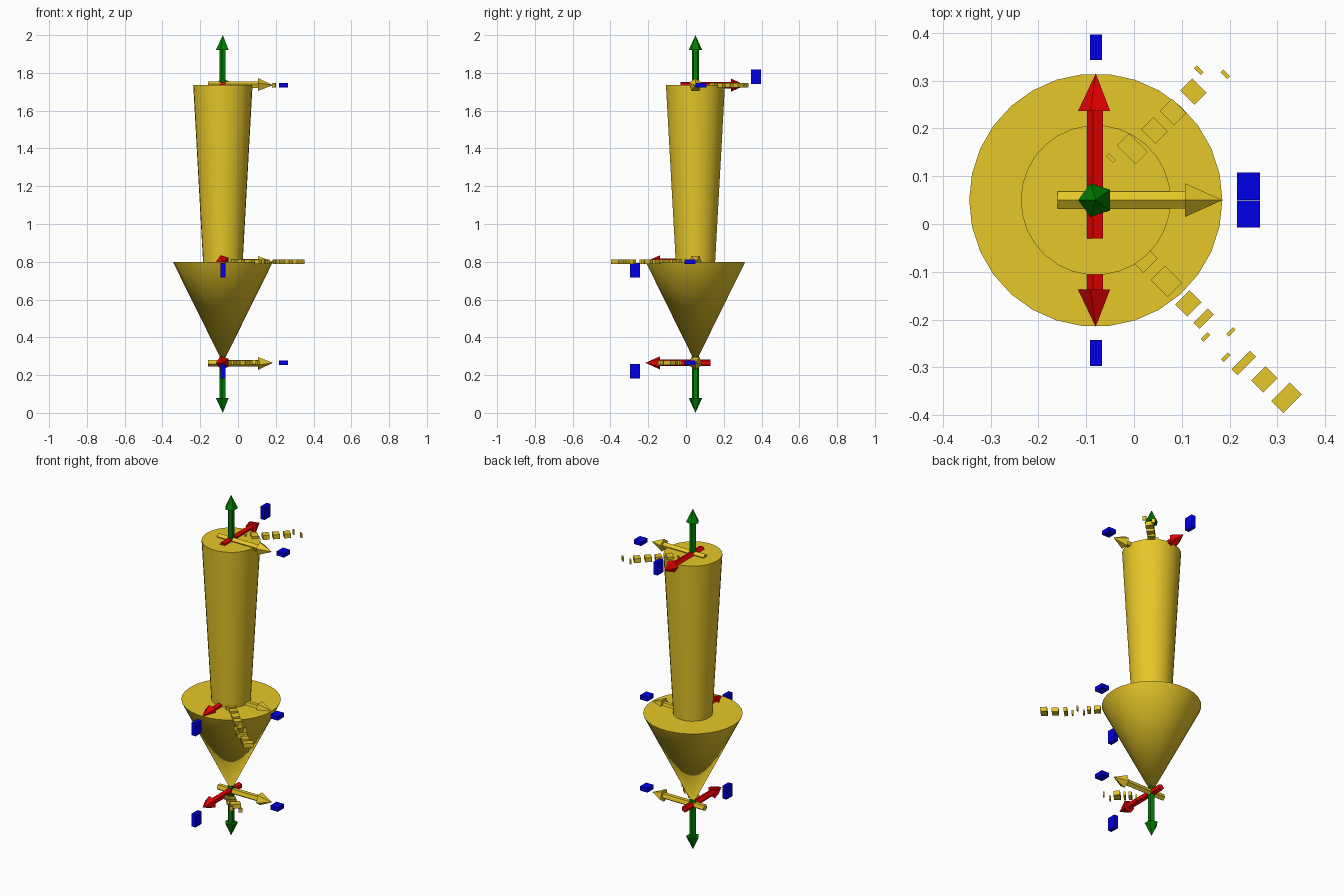
import bpy
import math
from mathutils import Matrix, Vector

if "Cube" in bpy.data.objects:
    bpy.data.objects.remove(bpy.data.objects["Cube"])

CX, CY = -0.08, 0.05                      # common vertical axis of the model
Z_TOP, Z_MID, Z_TIP = 1.735, 0.80, 0.265  # heights of the three axis sets


def material(name, rgb):
    m = bpy.data.materials.new(name)
    m.diffuse_color = (*rgb, 1)
    m.use_nodes = True
    m.node_tree.nodes["Principled BSDF"].inputs["Base Color"].default_value = m.diffuse_color
    return m


YELLOW = material("golden yellow", (0.947, 0.680, 0.025))
RED = material("red", (1.0, 0.0, 0.0))
GREEN = material("green", (0.0, 0.216, 0.0))
BLUE = material("blue", (0.0, 0.0, 1.0))


def finish(name, mat, matrix):
    ob = bpy.context.object
    ob.name = name
    ob.data.materials.append(mat)
    ob.matrix_world = matrix
    return ob


def frustum(name, mat, sides, r1, r2, z1, z2, matrix):
    """Cone or tapered cylinder between z1 and z2, first corner on local +x."""
    bpy.ops.mesh.primitive_cone_add(vertices=sides, radius1=r1, radius2=r2,
                                    depth=z2 - z1)
    local = Matrix.Translation((0, 0, (z1 + z2) / 2)) @ Matrix.Rotation(math.pi / 2, 4, "Z")
    return finish(name, mat, matrix @ local)


def tile(name, mat, centre, size, matrix):
    """Plain blank block."""
    bpy.ops.mesh.primitive_cube_add(size=1)
    return finish(name, mat, matrix @ Matrix.Translation(centre) @ Matrix.Diagonal((*size, 1)))


def axis_arrow(name, mat, matrix):
    frustum(name + "_rod", mat, 5, 0.0185, 0.0185, -0.08, 0.187, matrix)
    frustum(name + "_head", mat, 5, 0.037, 0.0, 0.187, 0.265, matrix)


def axis_set(name, frame, tag_row):
    # three arrows
    axis_arrow(name + "_x_arrow", YELLOW, frame @ Matrix.Rotation(math.pi / 2, 4, "Y"))
    axis_arrow(name + "_y_arrow", RED, frame @ Matrix.Rotation(-math.pi / 2, 4, "X"))
    axis_arrow(name + "_z_arrow", GREEN, frame)
    # blank blue tags beyond the arrow tips
    tile(name + "_x_tag", BLUE, (0.32, 0.029, 0), (0.048, 0.057, 0.025), frame)
    tile(name + "_y_tag", BLUE, (0, 0.32, 0.045), (0.025, 0.054, 0.075), frame)
    # diagonal row of blank yellow tags
    diagonal = frame @ Matrix.Rotation(math.pi / 4, 4, "Z")
    for i, (s, t, w, h) in enumerate(tag_row):
        tile(f"{name}_row_tag_{i + 1}", YELLOW, (s, t, 0), (w, h, 0.025), diagonal)


# Main pointer body: tapered shaft and downward cone
base = Matrix.Translation((CX, CY, 0))
for part in (frustum("shaft", YELLOW, 30, 0.105, 0.157, Z_MID, Z_TOP, base),
             frustum("point_cone", YELLOW, 30, 0.0, 0.265, Z_TIP, Z_MID, base)):
    bpy.ops.object.select_all(action="DESELECT")
    part.select_set(True)
    bpy.context.view_layer.objects.active = part
    bpy.ops.object.shade_smooth_by_angle(angle=math.radians(30))

# Tag rows: distance along the diagonal, offset, width, height
top_row = [(0.085, 0.04, 0.008, 0.02), (0.13, 0.022, 0.036, 0.055),
           (0.19, 0.016, 0.036, 0.042), (0.245, 0.016, 0.036, 0.042),
           (0.305, 0.016, 0.036, 0.042), (0.345, 0.04, 0.008, 0.02),
           (0.378, -0.005, 0.008, 0.02)]
mid_row = [(0.085, 0.04, 0.008, 0.02), (0.12, 0.022, 0.018, 0.055),
           (0.16, 0.016, 0.036, 0.042), (0.225, 0.016, 0.05, 0.042),
           (0.29, 0.016, 0.036, 0.042), (0.335, 0.016, 0.018, 0.042),
           (0.365, 0.04, 0.008, 0.02), (0.395, -0.005, 0.008, 0.02),
           (0.425, 0.04, 0.008, 0.02), (0.46, 0.022, 0.018, 0.055),
           (0.515, 0.016, 0.036, 0.042), (0.575, 0.01, 0.036, 0.055)]
tip_row = [(0.085, 0.04, 0.008, 0.02), (0.115, 0.02, 0.018, 0.05),
           (0.145, 0.022, 0.01, 0.055), (0.185, 0.01, 0.036, 0.055),
           (0.225, 0.04, 0.008, 0.02), (0.255, -0.005, 0.008, 0.02)]

# Upright axis set on top, two turned upside down below
flip = Matrix.Rotation(math.pi, 4, "X")
axis_set("top_axes", Matrix.Translation((CX, CY, Z_TOP)), top_row)
axis_set("middle_axes", Matrix.Translation((CX, CY, Z_MID)) @ flip, mid_row)
axis_set("tip_axes", Matrix.Translation((CX, CY, Z_TIP)) @ flip, tip_row)
